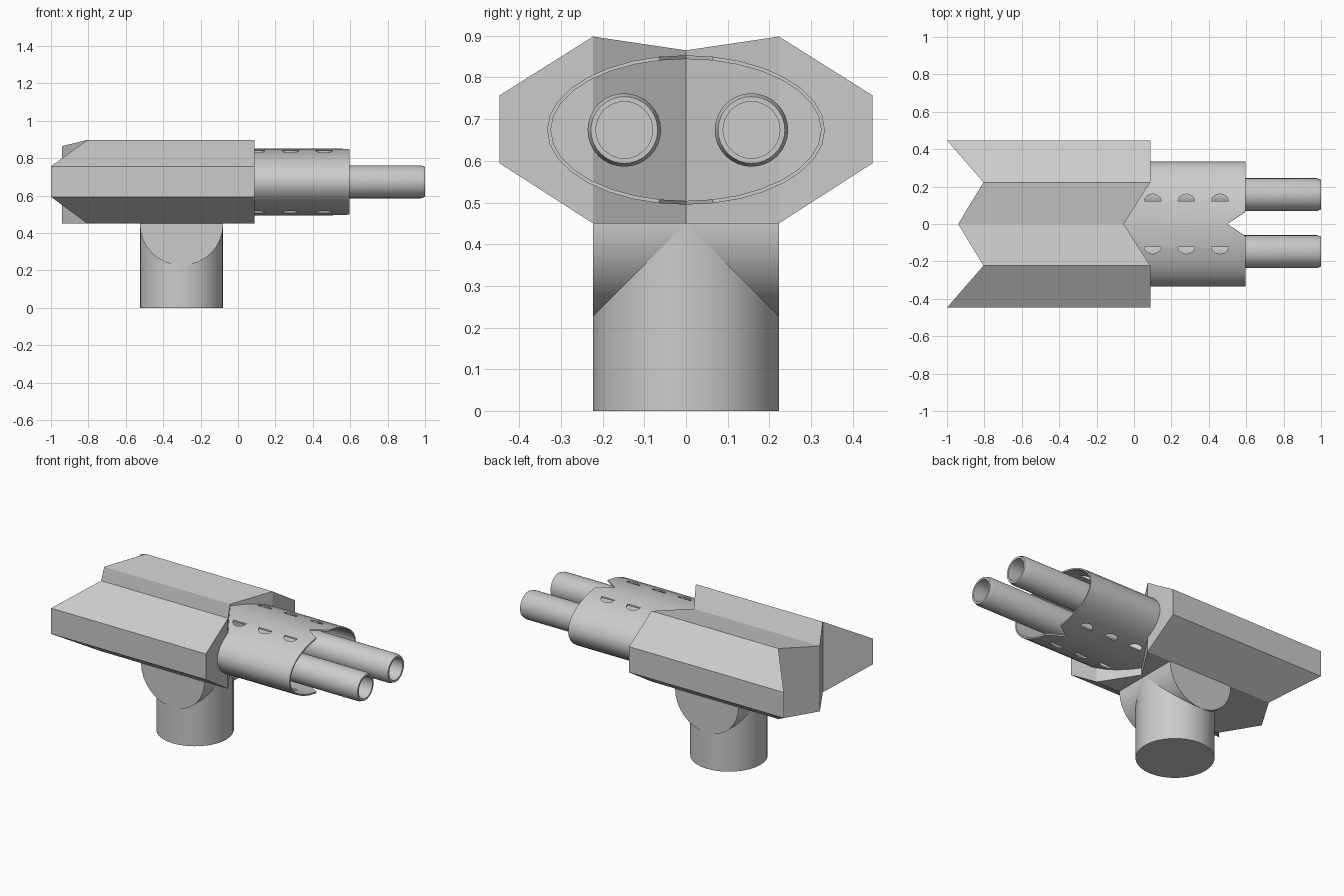
import bpy, bmesh
from math import sin, cos, pi, radians

if "Cube" in bpy.data.objects:
    bpy.data.objects.remove(bpy.data.objects["Cube"])

SEG = 32
AXIS_Z = 0.674


def make_object(name, verts, faces, smooth=False):
    mesh = bpy.data.meshes.new(name)
    mesh.from_pydata(verts, [], faces)
    bm = bmesh.new()
    bm.from_mesh(mesh)
    bmesh.ops.remove_doubles(bm, verts=bm.verts, dist=1e-6)
    bmesh.ops.recalc_face_normals(bm, faces=bm.faces)
    bm.to_mesh(mesh)
    bm.free()
    obj = bpy.data.objects.new(name, mesh)
    bpy.context.collection.objects.link(obj)
    if smooth:
        bpy.ops.object.select_all(action='DESELECT')
        obj.select_set(True)
        bpy.context.view_layer.objects.active = obj
        bpy.ops.object.shade_smooth_by_angle(angle=radians(30))
    return obj


def bridge(rings, closed=False):
    """Join equal rings of points with quads; closed also joins last to first."""
    n = len(rings[0])
    verts = [p for r in rings for p in r]
    faces = []
    for i in range(len(rings) if closed else len(rings) - 1):
        a, b = i * n, (i + 1) % len(rings) * n
        faces += [(a + j, a + (j + 1) % n, b + (j + 1) % n, b + j) for j in range(n)]
    return verts, faces


def cylinder(name, r, depth, loc, rot=(0, 0, 0)):
    bpy.ops.mesh.primitive_cylinder_add(vertices=SEG, radius=r, depth=depth, location=loc, rotation=rot)
    obj = bpy.context.object
    obj.name = name
    bpy.ops.object.shade_smooth_by_angle(angle=radians(30))
    return obj


# Pedestal and the pivot drum lying across it
cylinder("pedestal", 0.223, 0.45, (-0.302, 0, 0.225))
cylinder("pivot_drum", 0.223, 0.446, (-0.302, 0, 0.45), (pi / 2, 0, 0))

# Housing: stations across y as (y, z low, z high, x rear, x front)
half = [(0, 0.45, 0.865, -0.94, -0.055),
        (0.223, 0.45, 0.898, -0.805, 0.087),
        (0.447, 0.594, 0.757, -1.0, 0.087)]
stations = [(-y, *rest) for y, *rest in half[:0:-1]] + half
rings = [[(xr, y, lo), (xf, y, lo), (xf, y, hi), (xr, y, hi)] for y, lo, hi, xr, xf in stations]
verts, faces = bridge(rings)
faces += [(0, 1, 2, 3), (16, 17, 18, 19)]
make_object("housing", verts, faces)


# Shroud: thin oval sleeve, notched in front, its rear following the housing
def oval(ry, rz, front):
    ring = []
    for i in range(SEG):
        a = 2 * pi * i / SEG
        y, z = ry * sin(a), AXIS_Z + rz * cos(a)
        if front:
            x = 0.595 if abs(y) > 0.05 else 0.5
        else:
            x = min(0.087, -0.055 + 0.142 * abs(y) / 0.223) - 0.02
        ring.append((x, y, z))
    return ring


outer, inner = (0.333, 0.179), (0.324, 0.170)
shroud = make_object("shroud", *bridge([oval(*outer, False), oval(*outer, True),
                                        oval(*inner, True), oval(*inner, False)], closed=True))

# Half-moon vent cutters through top and bottom of the shroud
verts, faces = [], []
for side in (-1, 1):
    for cx in (0.10, 0.28, 0.46):
        arc = [(cx + 0.045 * cos(pi * k / 8), side * (0.122 + 0.038 * sin(pi * k / 8))) for k in range(9)]
        v, f = bridge([[(x, y, z) for x, y in arc] for z in (0.3, 1.0)])
        f += [tuple(range(9)), tuple(range(9, 18))]
        base = len(verts)
        verts += v
        faces += [tuple(base + k for k in face) for face in f]
cutter = make_object("vent_cutter", verts, faces)
cutter.hide_render = True
mod = shroud.modifiers.new("vents", 'BOOLEAN')
mod.operation = 'DIFFERENCE'
mod.object = cutter
bpy.ops.object.select_all(action='DESELECT')
bpy.context.view_layer.objects.active = shroud
shroud.select_set(True)
bpy.ops.object.modifier_apply(modifier=mod.name)
bpy.ops.object.shade_smooth_by_angle(angle=radians(30))
bpy.data.objects.remove(cutter)

# Twin barrels: turned profile (x, radius) with chamfered muzzle and blind bore
profile = [(-0.03, 0), (-0.03, 0.088), (0.978, 0.088), (1.0, 0.08),
           (1.0, 0.068), (0.65, 0.068), (0.65, 0)]
for name, cy in (("barrel_right", -0.148), ("barrel_left", 0.157)):
    rings = [[(x, cy + r * sin(2 * pi * k / SEG), AXIS_Z + r * cos(2 * pi * k / SEG))
              for k in range(SEG)] for x, r in profile]
    make_object(name, *bridge(rings), smooth=True)
